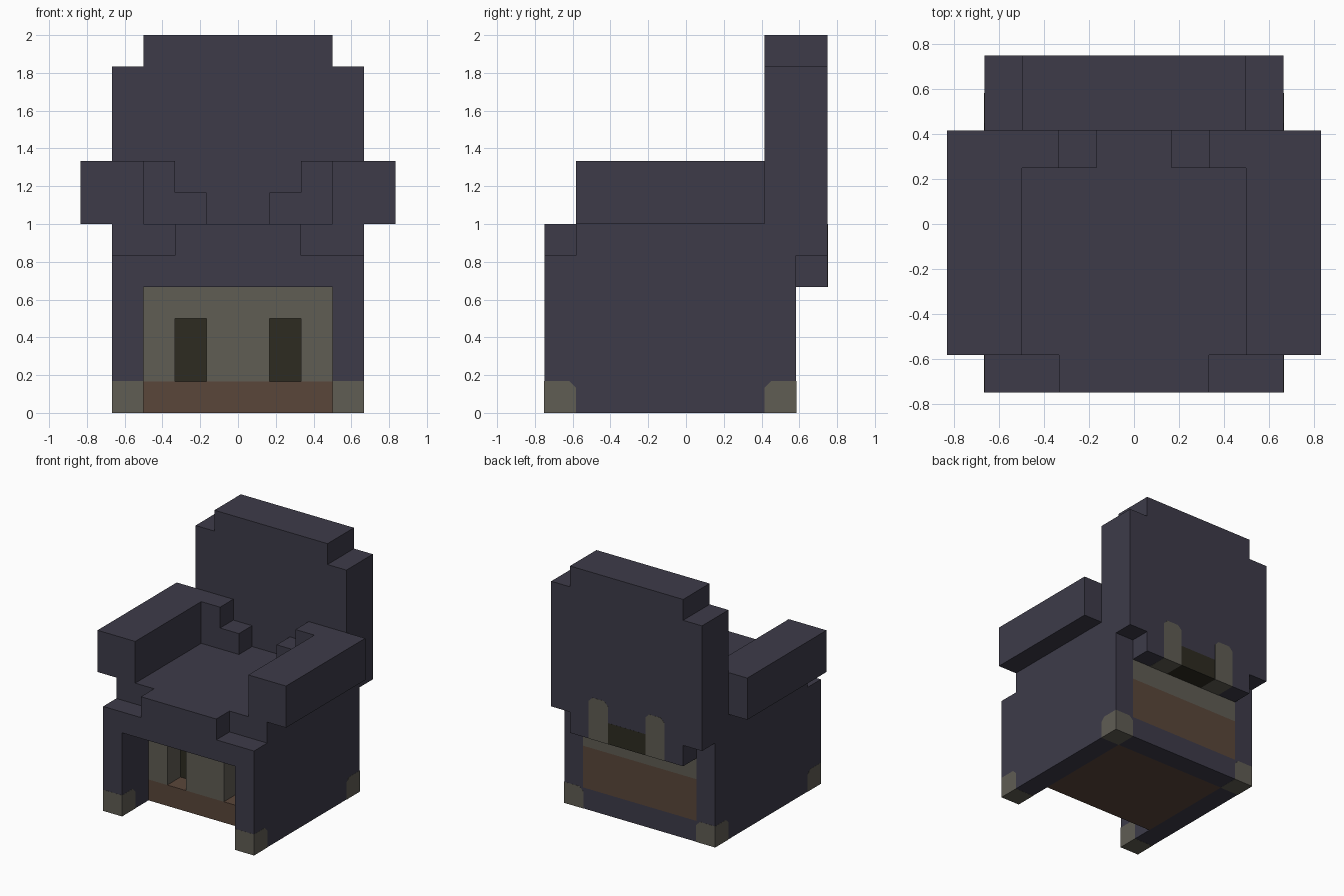
import bpy
import bmesh
from mathutils import Vector

UNIT = 1 / 6                       # one block of the grid
ORIGIN = Vector((0, -4.5, 0))      # front edge of the grid

if "Cube" in bpy.data.objects:
    bpy.data.objects.remove(bpy.data.objects["Cube"])


def material(name, rgb):
    """Flat material from 0-255 sRGB values."""
    linear = [((c / 255 + 0.055) / 1.055) ** 2.4 for c in rgb] + [1]
    mat = bpy.data.materials.new(name)
    mat.use_nodes = True
    mat.diffuse_color = linear
    mat.node_tree.nodes["Principled BSDF"].inputs["Base Color"].default_value = linear
    return mat


fabric = material("dark purple fabric", (61, 59, 73))
stone = material("warm grey", (96, 93, 84))
dark = material("dark olive", (45, 43, 33))
brown = material("brown wood", (90, 70, 58))


def part(name, mat, boxes, mirror=False, grow=0, chamfer=None):
    """Boxes given as (x0, x1, y0, y1, z0, z1) in blocks; chamfer picks edges to cut."""
    bm = bmesh.new()
    for x0, x1, y0, y1, z0, z1 in boxes:
        low = Vector((x0, y0, z0)) - Vector((grow,) * 3)
        high = Vector((x1, y1, z1)) + Vector((grow,) * 3)
        cube = bmesh.ops.create_cube(bm, size=1)
        for v in cube["verts"]:
            v.co = Vector([h if c > 0 else l for c, l, h in zip(v.co, low, high)])
    if chamfer:
        edges = [e for e in bm.edges if chamfer((e.verts[0].co + e.verts[1].co) / 2)]
        bmesh.ops.bevel(bm, geom=edges, offset=0.2, segments=1, affect='EDGES')
    for v in bm.verts:
        v.co = (v.co + ORIGIN) * UNIT
    bmesh.ops.recalc_face_normals(bm, faces=bm.faces)
    mesh = bpy.data.meshes.new(name)
    bm.to_mesh(mesh)
    bm.free()
    mesh.materials.append(mat)
    obj = bpy.data.objects.new(name, mesh)
    bpy.context.collection.objects.link(obj)
    if mirror:
        obj.modifiers.new("Mirror", 'MIRROR').use_clip = False
    return obj


# Sides, seat and front apron
part("side_panels", fabric, [(3, 4, 0, 8, 0, 5), (3, 4, 1, 8, 5, 6)], mirror=True)
part("seat", fabric, [(-3, 3, 1, 8, 4, 6)])
part("front_apron", fabric, [(-3, 3, 0, 1, 4, 5), (-2, 2, 0, 1, 5, 6)])

# Arms with steps down to the seat at the back corners
part("armrests", fabric, [(3, 5, 1, 7, 6, 8)], mirror=True)
part("arm_steps", fabric, [(2, 3, 6, 7, 6, 8), (1, 2, 6, 7, 6, 7)], mirror=True)

# Tall back, narrower at its top and at its overhanging lower edge
part("backrest", fabric, [(-4, 4, 7, 9, 6, 11), (-4, 4, 8, 9, 5, 6)])
part("backrest_top", fabric, [(-3, 3, 7, 9, 11, 12)])
part("backrest_lower_edge", fabric, [(-3, 3, 8, 9, 4, 5)])

# Inlays at the bottom of the back
part("back_posts", stone, [(1, 2, 8, 9, 4, 6)], mirror=True, grow=0.006,
     chamfer=lambda c: c.z > 6 and abs(c.x - 1.5) > 0.4)
part("back_inlay", dark, [(-1, 1, 8, 9, 4, 5)], grow=0.004)

# Base and rear wall
part("base", brown, [(-3, 3, 2, 7, 0, 1)])
part("rear_rail", fabric, [(-3, 3, 7, 8, 0, 1)])
part("rear_panel", brown, [(-3, 3, 7, 8, 1, 3)])
part("rear_trim", stone, [(-3, 3, 7, 8, 3, 4)])

# Recessed front wall with two windows
part("front_wall", stone, [(-3, 3, 2, 3, 3, 4), (-1, 1, 2, 3, 1, 3)])
part("front_wall_ends", stone, [(2, 3, 2, 3, 1, 3)], mirror=True)
part("window_interior", dark, [(-3, 3, 3, 7, 1, 4)])

# Feet caps, cut at the upper inner corners
part("front_feet", stone, [(3, 4, 0, 1, 0, 1)], mirror=True, grow=0.006,
     chamfer=lambda c: c.z > 1 and c.y > 1)
part("rear_feet", stone, [(3, 4, 7, 8, 0, 1)], mirror=True, grow=0.006,
     chamfer=lambda c: c.z > 1 and (c.y < 7 or c.x < 3))
